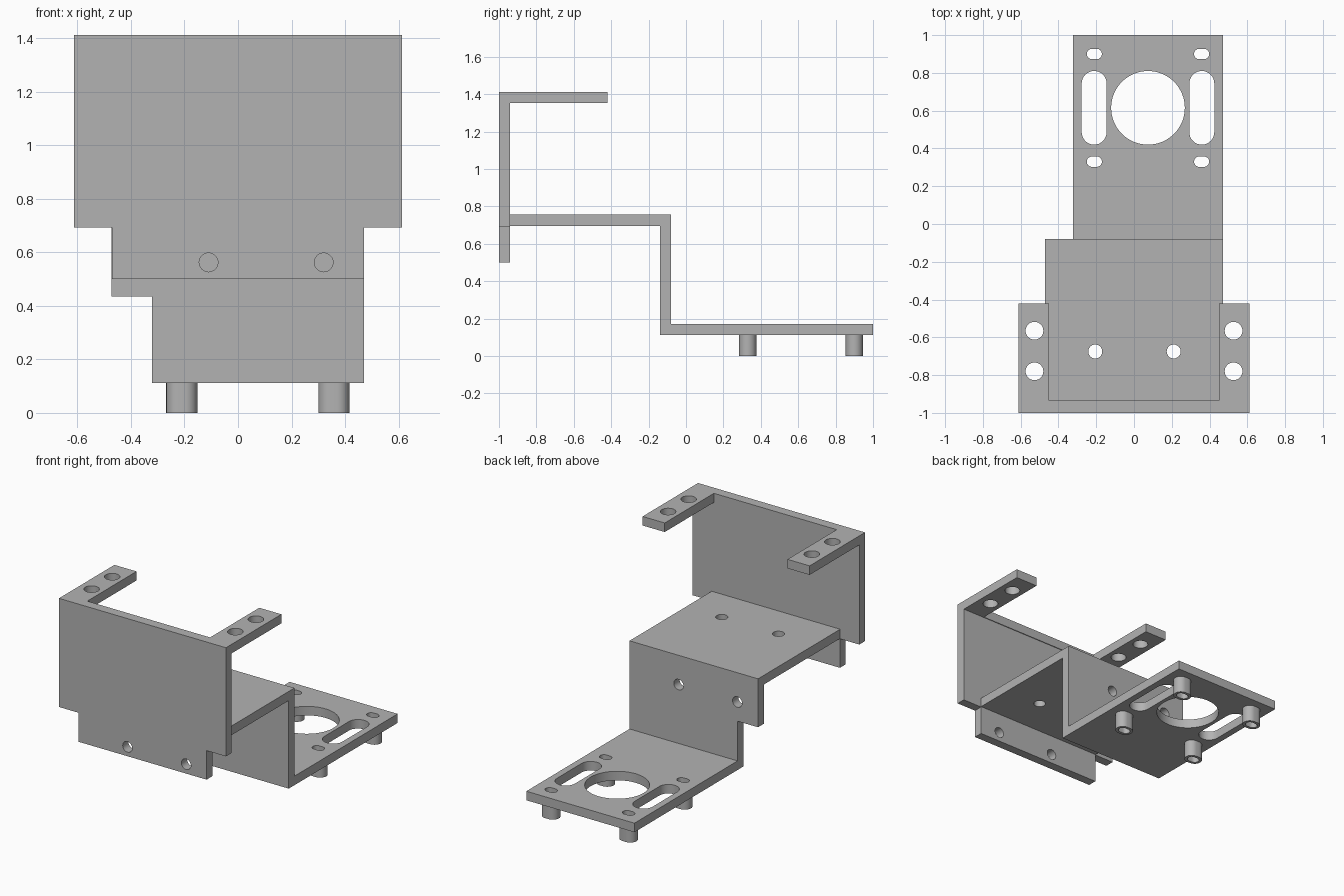
import bpy
import bmesh
from math import sin, cos, pi
from mathutils import Vector

cube = bpy.data.objects.get("Cube")
if cube:
    bpy.data.objects.remove(cube, do_unlink=True)

GREY = (0.45, 0.45, 0.45, 1)
metal = bpy.data.materials.new("grey_metal")
metal.diffuse_color = GREY
metal.use_nodes = True
metal.node_tree.nodes["Principled BSDF"].inputs["Base Color"].default_value = GREY


def prism(name, outline, axis, lo, hi):
    """Extrude a 2D outline along x, y or z from lo to hi."""
    place = {"x": lambda u, v, w: (w, u, v),
             "y": lambda u, v, w: (u, w, v),
             "z": lambda u, v, w: (u, v, w)}[axis]
    bm = bmesh.new()
    base = bm.faces.new([bm.verts.new(place(u, v, lo)) for u, v in outline])
    moved = bmesh.ops.extrude_face_region(bm, geom=[base])["geom"]
    shift = Vector(place(0, 0, hi - lo))
    bmesh.ops.translate(bm, vec=shift,
                        verts=[g for g in moved if isinstance(g, bmesh.types.BMVert)])
    bmesh.ops.recalc_face_normals(bm, faces=bm.faces)
    mesh = bpy.data.meshes.new(name)
    bm.to_mesh(mesh)
    bm.free()
    mesh.materials.append(metal)
    obj = bpy.data.objects.new(name, mesh)
    bpy.context.collection.objects.link(obj)
    return obj


def rect(u0, v0, u1, v1):
    return [(u0, v0), (u1, v0), (u1, v1), (u0, v1)]


def slot(u, v, width, height, steps=16):
    """Round-ended outline; a circle when width equals height."""
    r = min(width, height) / 2
    du, dv = width / 2 - r, height / 2 - r
    start = -pi / 2 if width >= height else 0
    points = []
    for end in (1, -1):
        for i in range(steps + 1):
            if du == dv and i == steps:
                continue
            a = start + pi * i / steps + (0 if end == 1 else pi)
            points.append((u + end * du + r * cos(a), v + end * dv + r * sin(a)))
    return points


def cut(obj, outline, axis, lo, hi):
    cutter = prism("cutter", outline, axis, lo, hi)
    cutter.hide_render = True
    mod = obj.modifiers.new("cut", "BOOLEAN")
    mod.operation, mod.solver, mod.object = "DIFFERENCE", "EXACT", cutter
    bpy.context.view_layer.objects.active = obj
    bpy.ops.object.modifier_apply(modifier=mod.name)
    bpy.data.objects.remove(cutter, do_unlink=True)


def finish(obj):
    bpy.ops.object.select_all(action="DESELECT")
    obj.select_set(True)
    bpy.context.view_layer.objects.active = obj
    bpy.ops.object.shade_smooth_by_angle()


# Front bracket: upright plate with a folded top flange
front = prism("front_bracket",
              [(-1, 0.5), (-0.94, 0.5), (-0.94, 1.352), (-0.42, 1.352),
               (-0.42, 1.412), (-1, 1.412)], "x", -0.612, 0.612)
cut(front, rect(-0.45, -0.935, 0.45, 0), "z", 1.2, 1.6)
for side in (-1, 1):
    # Narrow lower tab and the two bolt holes in each arm
    cut(front, rect(min(side * 0.47, side), 0.3, max(side * 0.47, side), 0.692),
        "y", -1.2, -0.8)
    for y in (-0.565, -0.78):
        cut(front, slot(side * 0.527, y, 0.094, 0.094), "z", 1.2, 1.6)
for x in (-0.11, 0.32):
    cut(front, slot(x, 0.562, 0.07, 0.07), "y", -1.2, -0.8)
finish(front)

# Stepped bracket: shelf, riser and motor plate in one bent sheet
step = prism("stepped_bracket",
             [(-0.94, 0.695), (-0.14, 0.695), (-0.14, 0.112), (1, 0.112),
              (1, 0.172), (-0.08, 0.172), (-0.08, 0.756), (-0.94, 0.756)],
             "x", -0.472, 0.47)
cut(step, rect(-0.6, -0.3, -0.322, 1.2), "z", 0, 0.435)
for x in (-0.205, 0.21):
    cut(step, slot(x, -0.675, 0.074, 0.074), "z", 0.6, 0.9)
for x in (-0.32, 0.11):
    cut(step, slot(x, 0.562, 0.07, 0.07), "y", -0.3, 0.1)

# Motor opening and adjustment slots
CENTER_X, CENTER_Y = 0.074, 0.615
cut(step, slot(CENTER_X, CENTER_Y, 0.39, 0.39, 32), "z", 0, 0.3)
for sx in (-1, 1):
    cut(step, slot(CENTER_X + sx * 0.285, CENTER_Y, 0.132, 0.39), "z", 0, 0.3)

# Hollow oblong standoffs below the motor plate
for sx, side in ((-1, "right"), (1, "left")):
    for sy, end in ((-1, "front"), (1, "back")):
        x, y = CENTER_X + sx * 0.284, CENTER_Y + sy * 0.285
        hole = slot(x, y, 0.08, 0.055)
        cut(step, hole, "z", 0, 0.3)
        standoff = prism(f"standoff_{end}_{side}", slot(x, y, 0.116, 0.092),
                         "z", 0, 0.112)
        cut(standoff, hole, "z", -0.1, 0.3)
        finish(standoff)
finish(step)
